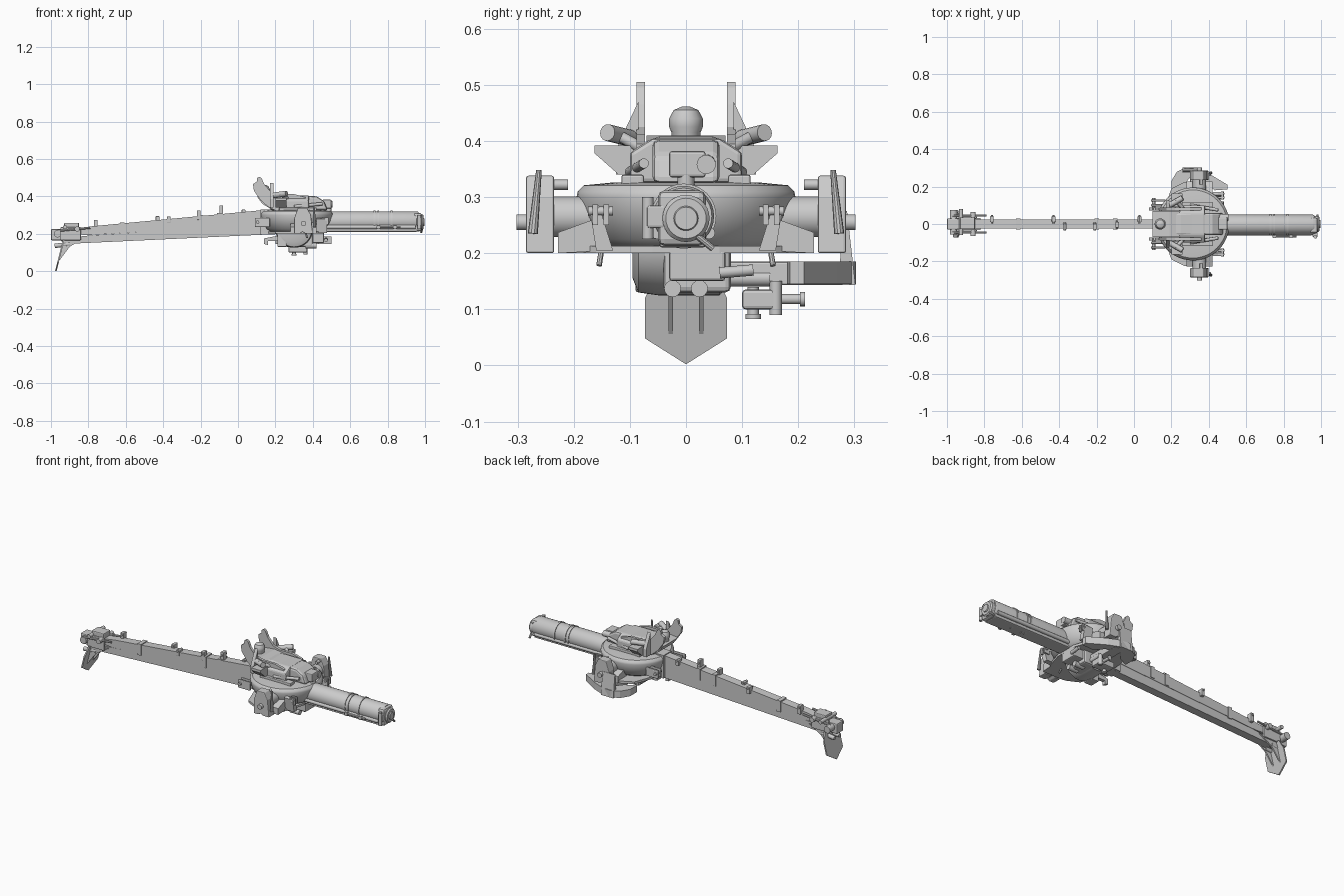
import bpy, bmesh, math
from mathutils import Vector


def make(name, bm, smooth=False, bevel=0):
    bmesh.ops.recalc_face_normals(bm, faces=bm.faces)
    me = bpy.data.meshes.new(name)
    bm.to_mesh(me)
    bm.free()
    ob = bpy.data.objects.new(name, me)
    bpy.context.collection.objects.link(ob)
    if bevel:
        m = ob.modifiers.new("bevel", 'BEVEL')
        m.width, m.segments = bevel, 2
    if smooth:
        bpy.ops.object.select_all(action='DESELECT')
        ob.select_set(True)
        bpy.context.view_layer.objects.active = ob
        bpy.ops.object.shade_smooth_by_angle(angle=math.radians(35))
    return ob


def box(name, x0, x1, y0, y1, z0, z1, bevel=0):
    bm = bmesh.new()
    bmesh.ops.create_cube(bm, size=1)
    for v in bm.verts:
        v.co = (x0 + (x1 - x0) * (v.co.x + .5), y0 + (y1 - y0) * (v.co.y + .5), z0 + (z1 - z0) * (v.co.z + .5))
    return make(name, bm, bevel=bevel)


def rod(name, a, b, r, r2=None, n=20):
    a, b = Vector(a), Vector(b)
    bm = bmesh.new()
    bmesh.ops.create_cone(bm, cap_ends=True, segments=n, radius1=r, radius2=r if r2 is None else r2, depth=(b - a).length)
    q = Vector((0, 0, 1)).rotation_difference(b - a)
    for v in bm.verts:
        v.co = q @ v.co + (a + b) / 2
    return make(name, bm, True)


def prism(name, pts, axis, lo, hi, bevel=0):
    """Extrude a 2D profile: axis y uses (x,z), axis z uses (x,y), axis x uses (y,z)."""
    place = {'x': lambda p, t: (t, p[0], p[1]), 'y': lambda p, t: (p[0], t, p[1]), 'z': lambda p, t: (p[0], p[1], t)}[axis]
    bm = bmesh.new()
    a = [bm.verts.new(place(p, lo)) for p in pts]
    b = [bm.verts.new(place(p, hi)) for p in pts]
    bm.faces.new(a)
    bm.faces.new(b)
    for i in range(len(pts)):
        j = (i + 1) % len(pts)
        bm.faces.new((a[i], a[j], b[j], b[i]))
    return make(name, bm, bevel=bevel)


def lathe(name, prof, c, axis='z', n=48):
    """Revolve (radius, height) pairs around an axis through c."""
    bm = bmesh.new()
    rings = []
    for r, h in prof:
        ring = []
        for i in range(n):
            t = 2 * math.pi * i / n
            u, w = r * math.cos(t), r * math.sin(t)
            p = {'z': (u, w, h), 'y': (u, h, w), 'x': (h, u, w)}[axis]
            ring.append(bm.verts.new(Vector(c) + Vector(p)))
        rings.append(ring)
    for a, b in zip(rings, rings[1:]):
        for i in range(n):
            j = (i + 1) % n
            bm.faces.new((a[i], a[j], b[j], b[i]))
    bm.faces.new(rings[0])
    bm.faces.new(rings[-1])
    return make(name, bm, True)


# Long trail: upper and lower folded beams
prism("upper_trail_beam", [(.2, .33), (.12, .325), (-.78, .24), (-.9, .222), (-.9, .2), (-.8, .192), (.2, .255)], 'y', -.025, .025)
prism("lower_trail_beam", [(.2, .258), (-.78, .192), (-.9, .18), (-.95, .165), (-.93, .145), (.2, .198)], 'y', -.023, .023)
prism("trail_head", [(.12, .33), (.3, .33), (.3, .2), (.12, .195)], 'y', -.036, .036)
for i, x in enumerate((-.62, -.2, -.1)):
    z = .313 + .093 * x
    box(f"trail_strap_{i}", x - .012, x + .012, -.029, .029, z - .06, z + .006)
for i, (x, h, y) in enumerate(((-.76, .03, .03), (-.43, .02, .03), (-.37, .012, -.01), (-.21, .03, -.01), (-.09, .045, 0), (.03, .012, .03))):
    z = .314 + .093 * x
    box(f"trail_bracket_{i}", x - .01, x + .01, y - .02, y + .012, z - .02, z + h, .003)
    rod(f"trail_pin_{i}", (x, y - .026, z + h * .6), (x, y + .018, z + h * .6), .006, n=10)

# Spade and towing gear at the trail end
bm = bmesh.new()
for s in (0, 1):
    for y, z in ((-.073, .048), (0, .002), (.073, .048), (.073, .12), (.05, .17), (-.05, .17), (-.073, .12)):
        bm.verts.new((-.978 + .25 * z + .008 * s, y, z))
bm.verts.ensure_lookup_table()
v = list(bm.verts)
bm.faces.new(v[:7])
bm.faces.new(v[7:])
for i in range(7):
    j = (i + 1) % 7
    bm.faces.new((v[i], v[j], v[7 + j], v[7 + i]))
make("spade_plate", bm)
for s in (-1, 1):
    prism("spade_rib", [(-.968, .04), (-.935, .17), (-.82, .18), (-.9, .13)], 'y', s * .027 - .004, s * .027 + .004)
    rod("towing_lug", (-.98, s * .022, .135), (-.9, s * .022, .145), .012, n=14)
    box("tail_cheek", -.95, -.84, s * .034 - .006, s * .034 + .006, .165, .235, .004)
    rod("tail_clamp", (-.86, s * .03, .225), (-.86, s * .065, .225), .014, n=14)
    rod("tail_handle", (-.97, s * .045, .215), (-.79, s * .045, .232), .006, n=10)
rod("tail_roller", (-.965, -.055, .2), (-.965, .075, .2), .02)
rod("tail_cross_pin", (-.925, -.06, .235), (-.925, .08, .235), .011, n=14)
box("tail_latch", -1, -.93, -.03, .03, .165, .225, .006)
box("tail_top_block", -.93, -.85, -.028, .035, .21, .258, .005)

# Round turntable bowl with crescent skirt
lathe("turntable_bowl", [(.13, .203), (.165, .225), (.187, .265), (.195, .3), (.193, .31), (.182, .321), (.13, .326)], (.315, 0, 0))
prism("skirt_plate", [(.2, -.19), (.27, -.225), (.37, -.225), (.43, -.16), (.46, -.06), (.46, .06), (.43, .16), (.37, .225), (.27, .225), (.2, .19), (.16, .08), (.16, -.08)], 'z', .2, .213)
lathe("elevation_drum", [(.07, -.095), (.095, -.085), (.1, -.05), (.1, .06), (.085, .075)], (.3, 0, .225), 'y')
box("drum_housing", .25, .4, -.04, .08, .13, .21, .01)
for s in (-1, 1):
    rod("drum_port", (.36, s * .024, .137), (.42, s * .024, .137), .015, n=16)

# Side fittings, mirrored left and right
for s in (-1, 1):
    def yy(a, b):
        return sorted((s * a, s * b))
    prism("skirt_wedge", [(s * .13, .205), (s * .228, .2), (s * .228, .237), (s * .16, .262)], 'x', .28, .42)
    prism("front_gusset", [(s * .13, .205), (s * .16, .205), (s * .172, .28), (s * .155, .285)], 'x', .42, .475)
    rod("trunnion_tube", (.35, s * .17, .265), (.35, s * .26, .265), .036)
    prism("trunnion_plate", [(.3, .2), (.33, .2), (.345, .21), (.36, .2), (.4, .2), (.39, .3), (.37, .338), (.32, .338), (.3, .28)], 'y', *yy(.235, .285), bevel=.004)
    rod("trunnion_cap", (.35, s * .28, .255), (.35, s * .302, .255), .014, n=16)
    rod("upper_lock_pin", (.36, s * .21, .322), (.36, s * .25, .322), .009, n=12)
    rod("lock_lever", (.41, s * .273, .235), (.405, s * .262, .348), .009, .005, n=10)
    for y in (.142, .162):
        box("front_hinge", .45, .485, *yy(y - .005, y + .005), .25, .287)
    rod("hinge_pin", (.472, s * .13, .275), (.472, s * .175, .275), .008, n=12)
    for y in (.1, .125):
        box("rear_hinge", .09, .17, *yy(y - .006, y + .006), .235, .285, .005)
    rod("rear_hinge_pin", (.105, s * .085, .262), (.105, s * .14, .262), .009, n=12)
    rod("drain_tube", (.36, s * .15, .21), (.37, s * .155, .178), .005, n=8)
    # Upright horn cheek
    prism("horn_cheek", [(.085, .43), (.08, .465), (.1, .478), (.103, .498), (.115, .505), (.127, .495), (.14, .465), (.175, .425), (.22, .412),
          (.3, .412), (.36, .395), (.36, .325), (.2, .325), (.16, .345), (.12, .38)], 'y', *yy(.073, .088))
    prism("horn_brace", [(s * .085, .47), (s * .125, .385), (s * .125, .34), (s * .085, .34)], 'x', .17, .19)
    prism("horn_flange", [(s * .09, .34), (s * .12, .34), (s * .163, .378), (s * .163, .392), (s * .09, .392)], 'x', .2, .26)
    rod("pivot_barrel", (.19, s * .1, .405), (.26, s * .14, .415), .015, n=16)
    rod("pivot_arm", (.27, s * .075, .385), (.22, s * .13, .415), .01, n=12)
    rod("deck_rod", (.3, s * .1, .345), (.45, s * .075, .36), .009, n=12)
    box("deck_step", .22, .42, *yy(.075, .115), .32, .34, .004)

# Top saddle cover with rounded post
prism("saddle_cover", [(.17, .325), (.17, .37), (.2, .4), (.25, .408), (.42, .4), (.46, .375), (.48, .325)], 'y', -.06, .06, bevel=.012)
prism("saddle_crest", [(-.1, .325), (.1, .325), (.1, .38), (.06, .405), (-.06, .405), (-.1, .38)], 'x', .24, .38, bevel=.008)
lathe("rounded_post", [(.026, .39), (.026, .415), (.03, .425), (.03, .44), (.022, .455), (.008, .461)], (.14, 0, 0), n=16)
prism("post_saddle", [(.1, .4), (.19, .41), (.25, .4), (.25, .34), (.18, .33), (.13, .36)], 'y', -.07, .07)
box("sight_block", .45, .5, -.03, .035, .335, .382, .005)
rod("sight_lens", (.42, .036, .36), (.505, .036, .358), .017, n=18)
rod("sight_post", (.485, 0, .32), (.485, 0, .35), .015, n=14)

# Barrel sleeve with bands, rails and end fittings
lathe("barrel_sleeve", [(.054, .42), (.054, .955), (.05, .965)], (0, -.004, .266), 'x', 32)
box("barrel_cradle", .42, .96, -.048, .036, .21, .25, .006)
for i, x in enumerate((.73, .75, .82)):
    lathe(f"barrel_band_{i}", [(.058, x - .005), (.058, x + .005)], (0, -.004, .266), 'x', 32)
for s in (-1, 1):
    rod("side_rail", (.45, -.005 + s * .046, .236), (.95, -.005 + s * .046, .236), .011, n=12)
box("end_block", .94, .982, -.05, .035, .213, .312, .012)
lathe("end_disc", [(.042, .96), (.042, .985), (.036, .992), (.022, .992), (.02, .998)], (0, 0, .262), 'x', 28)
rod("end_hinge", (.97, -.068, .225), (.97, -.068, .3), .01, n=14)
box("end_hinge_arm", .955, .982, -.07, -.03, .245, .285, .004)
rod("end_lever", (.985, .015, .235), (.98, .048, .208), .006, n=10)
rod("barrel_side_rod", (.74, -.066, .235), (.87, -.066, .235), .006, n=10)
for x in (.75, .84):
    box("rod_clip", x - .008, x + .008, -.075, -.04, .225, .245)

# Curved outrigger plate and sighting gear beneath one side
prism("outrigger_plate", [(.2, .17), (.2, .23), (.23, .28), (.28, .303), (.34, .295), (.4, .27), (.5, .21), (.5, .185), (.43, .18), (.38, .23), (.3, .25), (.26, .2)], 'z', .145, .185)
prism("outrigger_fin", [(s, z) for s, z in ((.272, .143), (.302, .143), (.287, .275), (.28, .275))], 'x', .26, .34)
box("outrigger_arm", .3, .36, .07, .28, .143, .185, .004)
rod("arm_sleeve", (.35, .06, .155), (.35, .15, .155), .014, n=16)
box("sight_gearbox", .27, .37, .1, .165, .1, .135, .006)
rod("gear_knob_stem", (.3, .12, .085), (.3, .12, .14), .01, n=12)
rod("gear_knob", (.3, .12, .083), (.3, .12, .092), .014, n=14)
rod("gear_handle", (.34, .15, .118), (.34, .205, .118), .009, n=12)
rod("gear_handle_cap", (.34, .203, .118), (.34, .212, .118), .013, n=14)
rod("gear_drop", (.36, .16, .09), (.36, .16, .15), .011, n=12)
prism("rear_hook", [(.14, .175), (.14, .145), (.16, .14), (.16, .16), (.24, .16), (.26, .2), (.19, .185)], 'y', -.06, -.04)
box("hook_block", .21, .26, -.09, -.03, .13, .2, .005)
box("side_gearbox", .39, .46, -.03, .07, .15, .205, .006)
rod("side_handle", (.47, .06, .165), (.47, .12, .17), .01, n=12)
